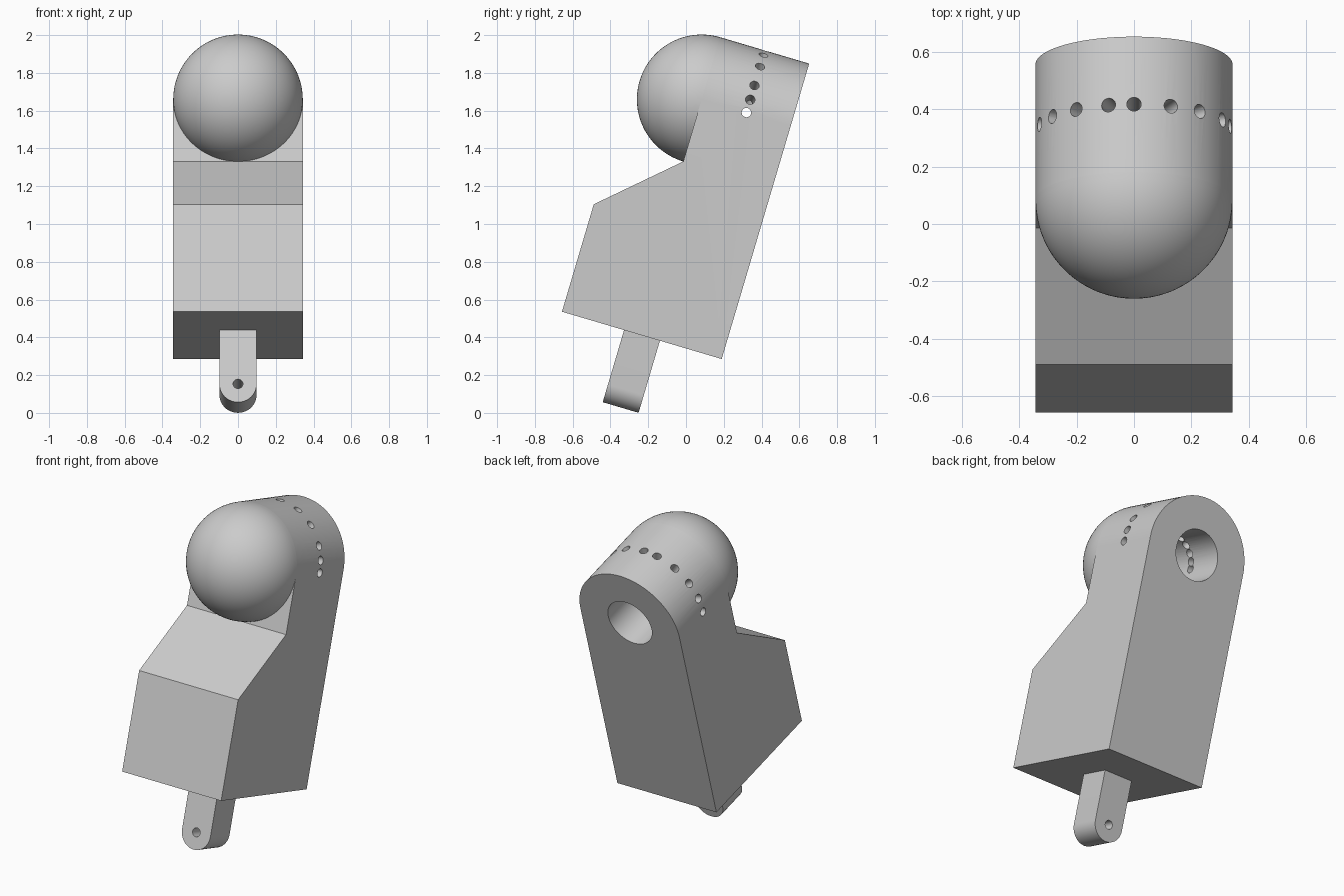
import bpy, bmesh
from math import radians, sin, cos, pi
from mathutils import Matrix, Vector

cube = bpy.data.objects.get("Cube")
if cube:
    bpy.data.objects.remove(cube, do_unlink=True)

grey = bpy.data.materials.new("light_grey")
grey.use_nodes = True
colour = (0.6, 0.6, 0.6, 1)
grey.diffuse_color = colour
grey.node_tree.nodes["Principled BSDF"].inputs["Base Color"].default_value = colour

# Everything is built upright around the dome centre, then leaned back
R = 0.343
BACK, FRONT, BASE = 0.492, -0.39, -1.288
LEAN = Matrix.Translation((0, 0.083, 1.66)) @ Matrix.Rotation(radians(-16.5), 4, 'X')


def finish(name, bm):
    bmesh.ops.recalc_face_normals(bm, faces=bm.faces)
    mesh = bpy.data.meshes.new(name)
    bm.to_mesh(mesh)
    bm.free()
    mesh.materials.append(grey)
    obj = bpy.data.objects.new(name, mesh)
    bpy.context.collection.objects.link(obj)
    obj.matrix_world = LEAN
    return obj


def prism(name, outline, move):
    """Extrude a closed outline of 3D points along a vector."""
    bm = bmesh.new()
    face = bm.faces.new([bm.verts.new(p) for p in outline])
    new = bmesh.ops.extrude_face_region(bm, geom=[face])["geom"]
    verts = [g for g in new if isinstance(g, bmesh.types.BMVert)]
    bmesh.ops.translate(bm, vec=move, verts=verts)
    return finish(name, bm)


def rod(name, start, end, radius, sides=32):
    """Cylinder between two points."""
    start, end = Vector(start), Vector(end)
    axis = end - start
    turn = axis.to_track_quat('Z', 'Y').to_matrix().to_4x4()
    bm = bmesh.new()
    bmesh.ops.create_cone(bm, cap_ends=True, segments=sides, radius1=radius,
                          radius2=radius, depth=axis.length,
                          matrix=Matrix.Translation((start + end) / 2) @ turn)
    return finish(name, bm)


def combine(obj, tool, operation):
    """Apply a boolean and discard the tool."""
    mod = obj.modifiers.new("combine", 'BOOLEAN')
    mod.operation, mod.solver, mod.object = operation, 'EXACT', tool
    bpy.context.view_layer.objects.active = obj
    bpy.context.view_layer.update()
    bpy.ops.object.modifier_apply(modifier=mod.name)
    bpy.data.objects.remove(tool, do_unlink=True)


def arch(radius, centre, far, y, steps=48):
    """Outline of a slab with one half-round end."""
    way = 1 if centre > far else -1
    arc = [(radius * cos(pi * i / steps), y, centre + way * radius * sin(pi * i / steps))
           for i in range(steps + 1)]
    return arc + [(-radius, y, far), (radius, y, far)]


# Housing: round-topped slab with a sloped block on its front
housing = prism("housing", arch(R, 0, BASE, 0), (0, BACK, 0))
profile = [(0.1, BASE), (FRONT, BASE), (FRONT, -0.695), (0, -R), (0.1, -R)]
block = prism("front_block", [(-R, y, z) for y, z in profile], (2 * R, 0, 0))
combine(housing, block, 'UNION')

# Bore in the back and a fan of small radial holes around the top
combine(housing, rod("bore", (0, 0.03, 0), (0, 0.6, 0), 0.15, 64), 'DIFFERENCE')
for angle in (-90, -74, -56, -36, -15, 0, 22, 42, 64, 78, 90):
    out = Vector((sin(radians(angle)), 0, cos(radians(angle))))
    row = Vector((0, 0.247, 0))
    combine(housing, rod("drill", row + out * 0.1, row + out * 0.4, 0.025, 24), 'DIFFERENCE')

# Dome: half sphere on the front of the round top
bm = bmesh.new()
bmesh.ops.create_uvsphere(bm, u_segments=96, v_segments=48, radius=R,
                          matrix=Matrix.Rotation(radians(90), 4, 'X'))
bmesh.ops.delete(bm, geom=[v for v in bm.verts if v.co.y > 0.001], context='VERTS')
dome = finish("dome", bm)

# Mounting tab with a pin hole, under the housing
tab = prism("mounting_tab", arch(0.098, -1.588, BASE + 0.01, -0.047, 32), (0, 0.198, 0))
combine(tab, rod("pin_hole", (0, -0.2, -1.585), (0, 0.3, -1.585), 0.026, 24), 'DIFFERENCE')

# Smooth the round faces, keep the edges sharp
for obj in (housing, dome, tab):
    bpy.ops.object.select_all(action='DESELECT')
    obj.select_set(True)
    bpy.context.view_layer.objects.active = obj
    bpy.ops.object.shade_smooth_by_angle(angle=radians(30))
